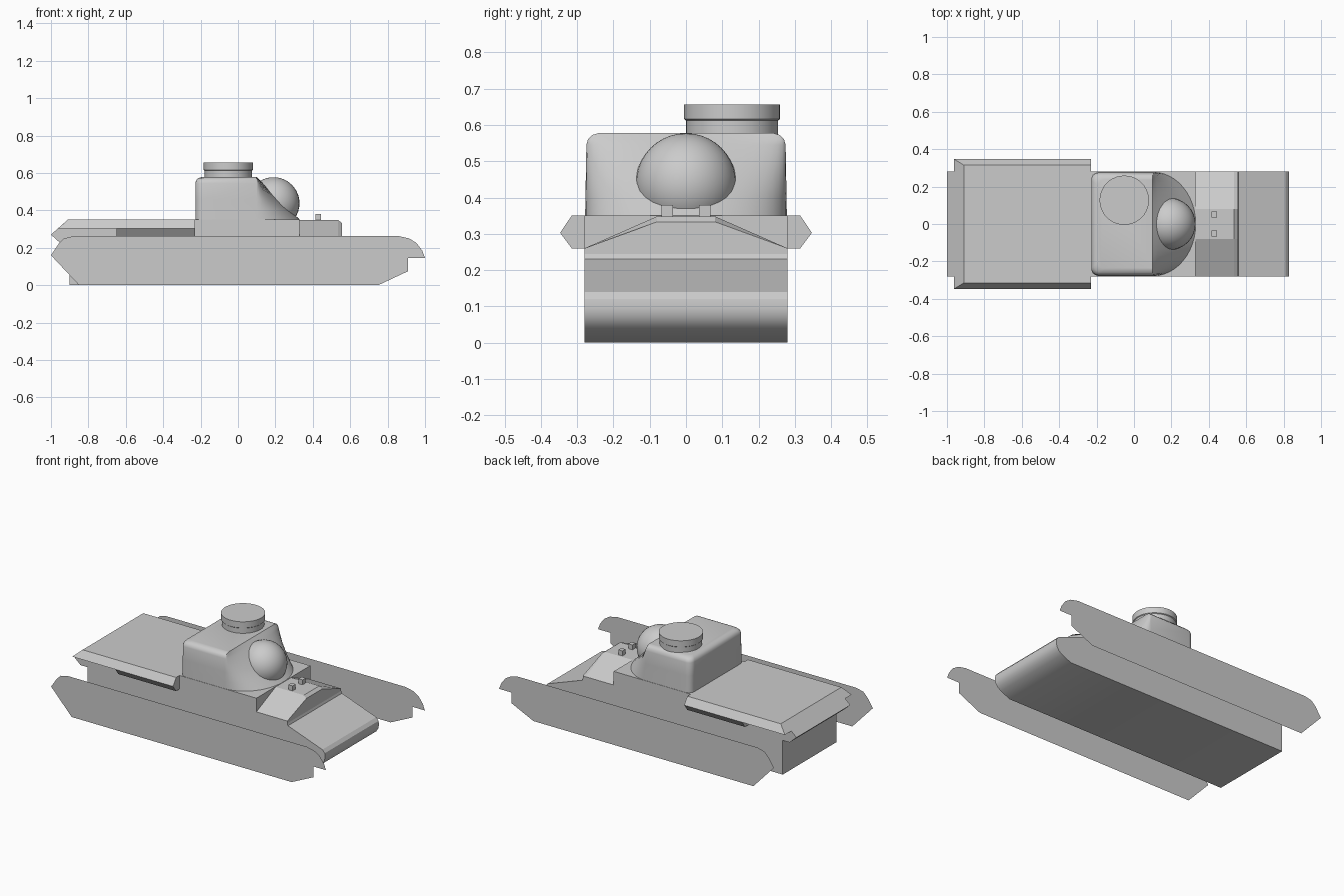
import bpy, bmesh, math

if "Cube" in bpy.data.objects:
    bpy.data.objects.remove(bpy.data.objects["Cube"])


def finish(name, bm, angle=None):
    bmesh.ops.recalc_face_normals(bm, faces=bm.faces)
    me = bpy.data.meshes.new(name)
    bm.to_mesh(me)
    bm.free()
    ob = bpy.data.objects.new(name, me)
    bpy.context.collection.objects.link(ob)
    if angle:
        bpy.ops.object.select_all(action='DESELECT')
        ob.select_set(True)
        bpy.context.view_layer.objects.active = ob
        bpy.ops.object.shade_smooth_by_angle(angle=math.radians(angle))
    return ob


def loft(name, rings, angle=None):
    """Skin a list of equal-length closed rings and cap the ends."""
    bm = bmesh.new()
    vs = [[bm.verts.new(p) for p in r] for r in rings]
    n = len(vs[0])
    for a, b in zip(vs, vs[1:]):
        for i in range(n):
            j = (i + 1) % n
            bm.faces.new((a[i], a[j], b[j], b[i]))
    bm.faces.new(vs[0])
    if len(vs) > 1:
        bm.faces.new(vs[-1])
    return finish(name, bm, angle)


def across(name, profile, y0, y1, angle=None):
    return loft(name, [[(x, y, z) for x, z in profile] for y in (y0, y1)], angle)


def box(name, x0, x1, y0, y1, z0, z1):
    return across(name, [(x0, z0), (x1, z0), (x1, z1), (x0, z1)], y0, y1)


# Lower hull with rounded nose and sloping front plate
nose = [(.72, 0), (.785, .03), (.81, .047), (.825, .07), (.83, .095),
        (.827, .12), (.81, .14)]
across("hull", [(-.9, 0)] + nose + [(.56, .23), (.55, .26), (-.9, .26)],
       -.28, .28, 28)
box("superstructure", -.23, .33, -.28, .28, .25, .35)

# Thin outer side plates
plate = [(-.85, 0), (.75, 0), (.91, .075), (.91, .145), (1, .145), (.985, .185),
         (.955, .225), (.915, .25), (.86, .262), (-.88, .262), (-.93, .25),
         (-.96, .22), (-1, .16)]
for side, tag in ((-1, "right"), (1, "left")):
    loft("side_plate_" + tag, [[(x, side * .514, z) for x, z in plate]])

# Rear engine deck
across("rear_deck", [(-.23, .35), (-.91, .35), (-1, .27), (-.95, .225),
                     (-.9, .225), (-.23, .225)], -.28, .28)

# Overhanging deck edges with the lower panels
for s, tag in ((-1, "right"), (1, "left")):
    upper = [(.28, .35), (.315, .35), (.347, .303), (.28, .303)]
    loft("deck_edge_" + tag,
         [[(-.23, s * y, z) for y, z in upper],
          [(-.91 - (.35 - z) * 1.12, s * y, z) for y, z in upper]])
    lower = [(.28, .303), (.347, .303), (.315, .26), (.28, .26)]
    loft("lower_panel_" + tag,
         [[(x, s * y, z) for y, z in lower] for x in (-.65, -.23)])

# Front hood with sloping shoulders, and its two small blocks
def hood(x, top):
    return [(x, -.28, .26), (x, -.08, top), (x, .08, top), (x, .28, .26),
            (x, .28, .235), (x, -.28, .235)]

loft("front_hood", [hood(.32, .348), hood(.535, .348), hood(.555, .333)])
for s in (-1, 1):
    box("hood_block", .415, .445, s * .052 - .016, s * .052 + .016, .335, .38)


# Turret: rounded rear, front skin running from a straight roof edge to a curved base
def turret_ring(z, inset):
    t = (z - .35) / .228
    k = (.278 - .004 * t - inset) / .278
    pts = []
    for i in range(25):
        a = math.radians(-90 + 180 * i / 24)
        pts.append((.1 + .23 * (1 - t) * math.cos(a), .278 * math.sin(a) * k, z))
    for cy, start in ((.238, 90), (-.238, 180)):
        for i in range(6):
            a = math.radians(start + 18 * i)
            pts.append((-.188 + inset + .04 * math.cos(a),
                        (cy + .04 * math.sin(a)) * k, z))
    # drop the duplicated straight-side depth by keeping rear points only
    return pts

loft("turret", [turret_ring(.35, 0), turret_ring(.40, 0), turret_ring(.46, 0),
                turret_ring(.545, 0), turret_ring(.56, .004),
                turret_ring(.572, .015), turret_ring(.578, .035)], 40)

# Ball mount on the turret front, sliced flat underneath
bm = bmesh.new()
bmesh.ops.create_uvsphere(bm, u_segments=32, v_segments=20, radius=.139)
bmesh.ops.translate(bm, verts=bm.verts, vec=(.19, 0, .438))
cut = bmesh.ops.bisect_plane(bm, geom=bm.verts[:] + bm.edges[:] + bm.faces[:],
                             plane_co=(0, 0, .363), plane_no=(0, 0, -1),
                             clear_outer=True)
bmesh.ops.holes_fill(bm, edges=[e for e in bm.edges if e.is_boundary], sides=0)
finish("ball_mount", bm, 35)

# Cupola with a slightly wider cap
steps = [(.51, .127), (.612, .127), (.616, .132), (.656, .132)]
loft("cupola", [[(-.052 + r * math.cos(math.tau * i / 40),
                  .127 + r * math.sin(math.tau * i / 40), z) for i in range(40)]
                for z, r in steps], 30)
